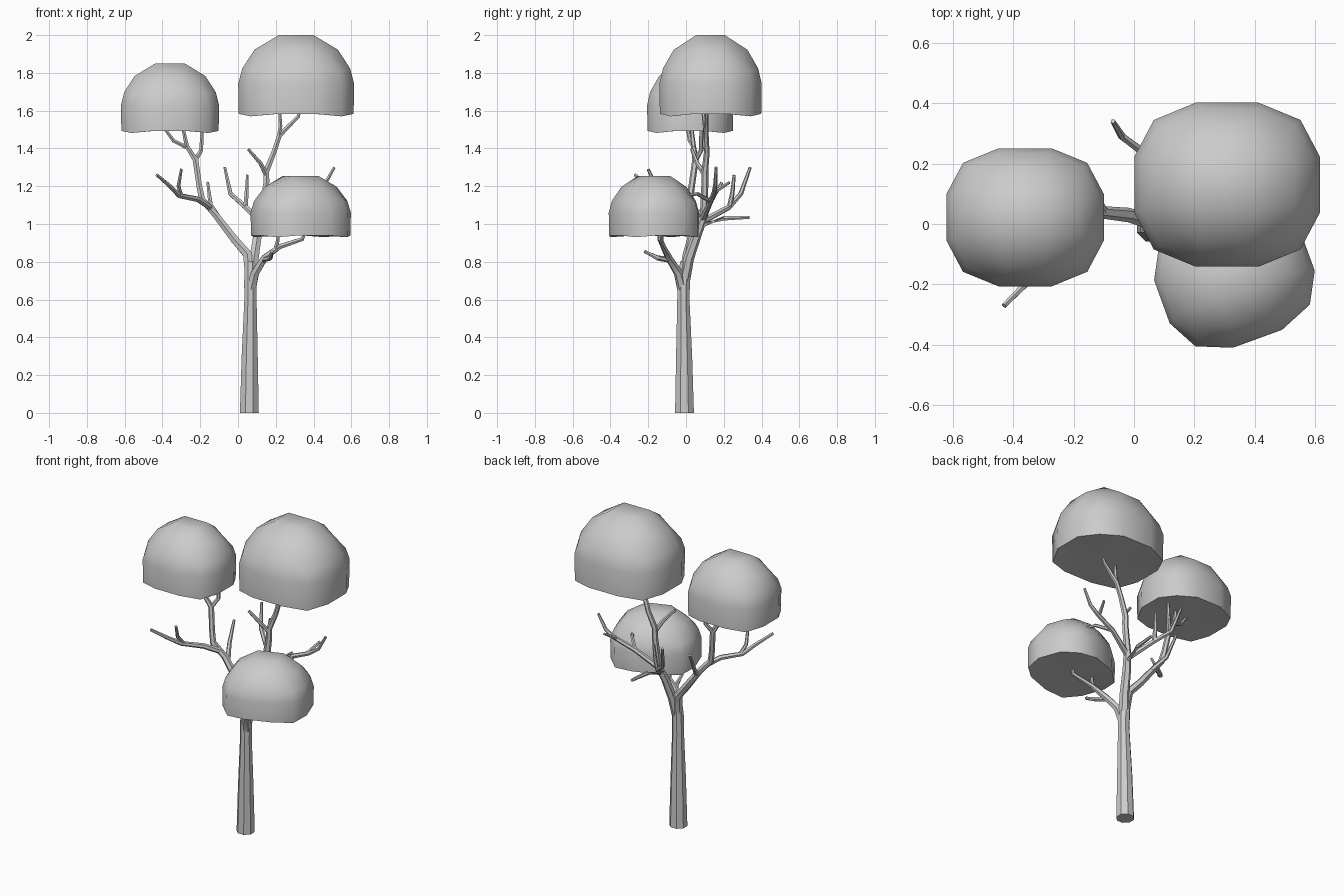
import bpy, bmesh, math
from mathutils import Vector


def finish(bm, name, angle):
    bmesh.ops.recalc_face_normals(bm, faces=bm.faces[:])
    mesh = bpy.data.meshes.new(name)
    bm.to_mesh(mesh)
    bm.free()
    ob = bpy.data.objects.new(name, mesh)
    bpy.context.collection.objects.link(ob)
    bpy.ops.object.select_all(action='DESELECT')
    ob.select_set(True)
    bpy.context.view_layer.objects.active = ob
    bpy.ops.object.shade_smooth_by_angle(angle=math.radians(angle))
    return ob


def tube(bm, pts, sides):
    """Tapered tube through points (x, y, z, radius)."""
    P = [Vector(p[:3]) for p in pts]
    rings = []
    for i, p in enumerate(P):
        d = (P[min(i + 1, len(P) - 1)] - P[max(i - 1, 0)]).normalized()
        u = Vector((0, 1, 0)).cross(d)
        if u.length < 0.3:
            u = Vector((1, 0, 0)).cross(d)
        u.normalize()
        v = d.cross(u)
        ring = []
        for k in range(sides):
            a = 2 * math.pi * (k + 0.5) / sides
            ring.append(bm.verts.new(p + (u * math.cos(a) + v * math.sin(a)) * pts[i][3]))
        rings.append(ring)
    for a, b in zip(rings, rings[1:]):
        for k in range(sides):
            j = (k + 1) % sides
            bm.faces.new((a[k], a[j], b[j], b[k]))
    bm.faces.new(rings[0][::-1])
    bm.faces.new(rings[-1])


def limb(name, paths, sides=6):
    bm = bmesh.new()
    for p in paths:
        tube(bm, p, sides)
    finish(bm, name, 30)


def canopy(name, cx, cy, z0, z1, hx, hy, turn=0):
    """Dome of twelve-sided rings closed by a square top."""
    bm = bmesh.new()
    h = z1 - z0
    c, s = math.cos(math.radians(turn)), math.sin(math.radians(turn))

    def vert(x, y, z):
        x, y = x * hx, y * hy
        return bm.verts.new((cx + x * c - y * s, cy + x * s + y * c, z0 + z * h))

    # side-start, side-end and corner of one quarter
    quarter = [(1, -0.34), (1, 0.34), (0.79, 0.79)]
    rings = []
    for scale, z, drop in [(0.72, .82, .07), (0.93, .59, .03), (1, .40, 0), (0.99, .03, .03)]:
        ring = []
        for q in range(4):
            for i, (x, y) in enumerate(quarter):
                for _ in range(q):
                    x, y = -y, x
                ring.append(vert(x * scale, y * scale, z - (drop if i == 2 else 0)))
        rings.append(ring)
    for a, b in zip(rings, rings[1:]):
        for k in range(12):
            j = (k + 1) % 12
            bm.faces.new((a[k], b[k], b[j], a[j]))
    top = [vert(x * .3, y * .28, 1) for x, y in [(1, 1), (-1, 1), (-1, -1), (1, -1)]]
    bm.faces.new(top)
    r = rings[0]
    for q in range(4):
        k = q * 3
        bm.faces.new((top[q - 1], r[k], r[k + 1], top[q]))
        bm.faces.new((top[q], r[k + 1], r[k + 2], r[(k + 3) % 12]))
    # shallow underside
    mid = vert(0, 0, 0.05)
    low = rings[-1]
    for k in range(12):
        bm.faces.new((low[k], mid, low[(k + 1) % 12]))
    finish(bm, name, 40)


# Foliage
canopy("canopy_top", .308, .13, 1.57, 2.0, .307, .271)
canopy("canopy_left", -.36, .022, 1.482, 1.85, .26, .228)
canopy("canopy_low", .332, -.17, .93, 1.255, .255, .223, 20)

# Trunk
limb("trunk", [[(.06, -.008, 0, .054), (.062, -.01, .3, .046), (.066, -.014, .6, .035),
                (.066, -.012, .7, .036), (.065, -.005, .8, .028)]], 8)

# Left limb with forks
limb("left_limb", [
    [(.066, -.01, .7, .03), (.05, .01, .84, .027), (-.02, .03, .92, .024), (-.12, .04, 1.05, .02),
     (-.19, .02, 1.13, .019), (-.205, .03, 1.2, .017), (-.225, .05, 1.34, .017),
     (-.27, .04, 1.41, .013), (-.29, .03, 1.5, .01)],
    [(-.15, .02, 1.09, .018), (-.21, -.05, 1.13, .016), (-.31, -.13, 1.15, .014),
     (-.36, -.2, 1.2, .012), (-.43, -.27, 1.26, .009)],
    [(-.30, -.12, 1.15, .012), (-.315, -.16, 1.2, .011), (-.30, -.2, 1.29, .008)],
    [(-.10, .04, 1.03, .016), (-.145, .12, 1.1, .013), (-.16, .19, 1.22, .008)],
    [(-.225, .05, 1.34, .015), (-.195, .08, 1.39, .012), (-.19, .08, 1.5, .009)],
    [(-.26, .045, 1.40, .012), (-.34, .02, 1.44, .011), (-.385, .01, 1.5, .009)]])

# Centre limb with side branches
limb("centre_limb", [
    [(.066, -.014, .68, .032), (.085, .015, .82, .028), (.105, .06, .95, .025), (.13, .095, 1.04, .022),
     (.15, .1, 1.22, .018), (.15, .1, 1.28, .018), (.19, .11, 1.38, .015), (.22, .105, 1.47, .015),
     (.32, .11, 1.57, .01), (.33, .11, 1.62, .009)],
    [(.15, .1, 1.26, .015), (.12, .06, 1.32, .012), (.055, .03, 1.395, .009)],
    [(.215, .105, 1.45, .013), (.225, .1, 1.52, .011), (.22, .09, 1.6, .009)],
    [(.12, .08, 1.01, .018), (.04, .23, 1.09, .015), (-.04, .29, 1.16, .013), (-.07, .34, 1.3, .008)],
    [(.04, .23, 1.09, .014), (.045, .245, 1.16, .012), (.05, .255, 1.26, .008)],
    [(.115, .07, .99, .017), (.14, .2, 1.03, .013), (.15, .335, 1.035, .009)],
    [(.13, .09, 1.03, .018), (.27, .13, 1.12, .015), (.4, .15, 1.17, .013), (.46, .155, 1.21, .011),
     (.51, .16, 1.3, .008)],
    [(.39, .15, 1.17, .012), (.42, .23, 1.22, .008)],
    [(.27, .13, 1.12, .012), (.34, .06, 1.16, .01), (.38, .0, 1.15, .008)]])

# Right front limb
limb("right_limb", [
    [(.066, -.014, .64, .03), (.09, -.04, .74, .024), (.14, -.09, .82, .02), (.22, -.12, .88, .015),
     (.34, -.14, .92, .012), (.36, -.14, .97, .01)],
    [(.13, -.08, .81, .017), (.17, -.15, .82, .014), (.18, -.22, .855, .009)],
    [(.2, -.115, .87, .013), (.21, -.13, .91, .011), (.215, -.13, .98, .009)]])
